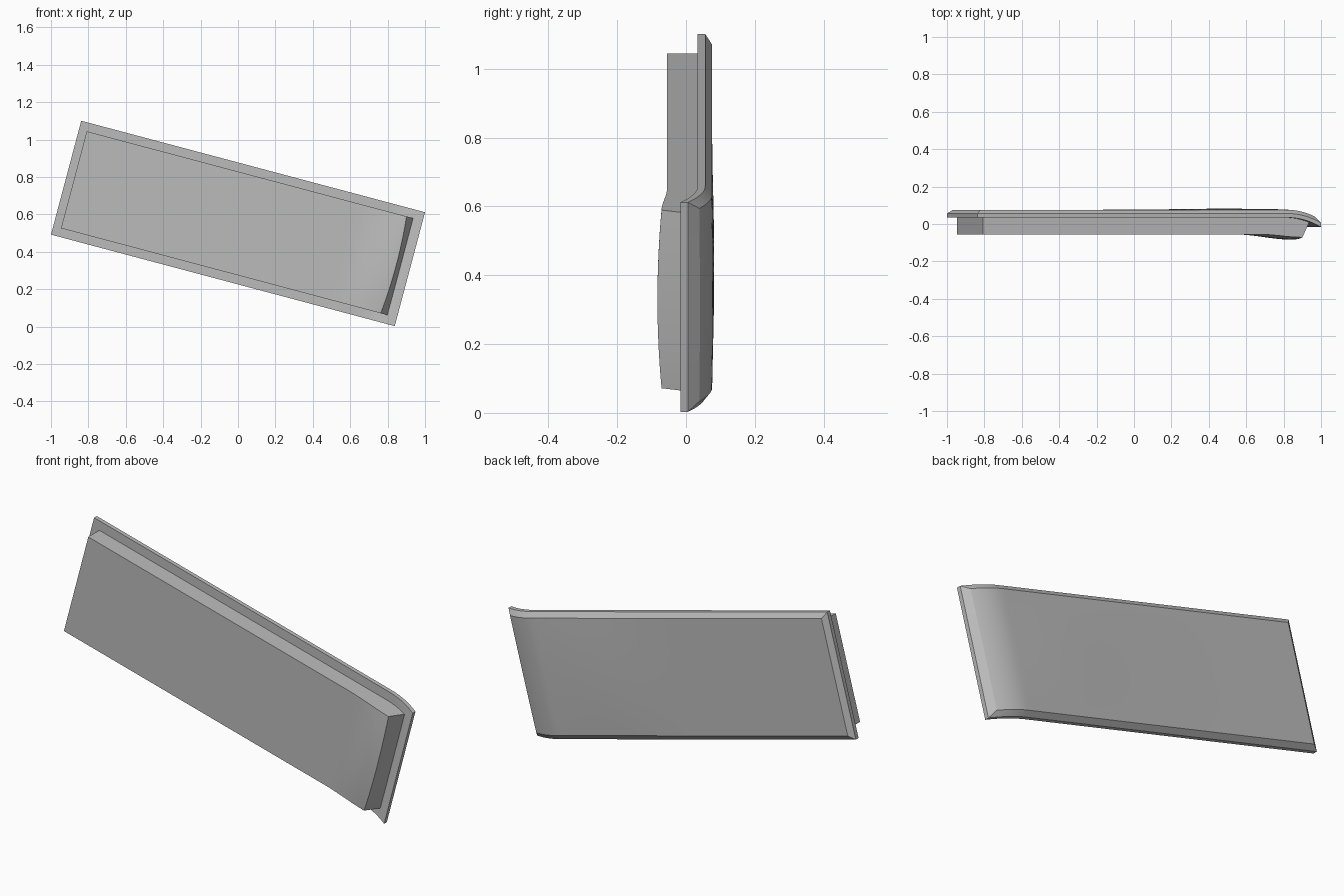
import bpy, bmesh, math
from mathutils import Matrix

cube = bpy.data.objects.get("Cube")
if cube:
    bpy.data.objects.remove(cube)

grey = bpy.data.materials.new("plain grey")
grey.use_nodes = True
colour = (0.5, 0.5, 0.5, 1)
grey.diffuse_color = colour
grey.node_tree.nodes["Principled BSDF"].inputs["Base Color"].default_value = colour

# Slab lies along a tilted axis: s runs lengthwise, t across, y is depth
TILT = Matrix.Translation((0, 0, 0.552)) @ Matrix.Rotation(math.radians(14.9), 4, 'Y')
NS, NT = 48, 16


def arch(t, half):
    return 1 - (t / half) ** 2


def bend(s):
    return 0.05 * max(0, (s - 0.77) / 0.18) ** 2


def flange_front(s, t):
    return 0.034 - bend(s)


def flange_rim(s, t):
    return 0.056 - bend(s)


def flange_back(s, t):
    crown = 0.006 * arch(t, 0.29) * math.exp(-((s - 0.5) / 0.35) ** 2)
    return 0.076 - bend(s) + crown


def panel_front(s, t):
    flare = min(1, max(0, (s - 0.62) / 0.24))
    flare = flare * flare * (3 - 2 * flare)
    return -0.055 - flare * (0.016 + 0.012 * arch(t, 0.268))


def panel_base(s, t):
    return flange_front(s, t) + 0.004


def solid(name, layers):
    """Close a stack of rectangles; each is (s0, s1, half width, end bow, depth)."""
    bm = bmesh.new()
    grids = []
    for s0, s1, half, bow, depth in layers:
        grid = []
        for i in range(NS + 1):
            f = 1 - (1 - i / NS) ** 2       # finer steps towards the bent end
            row = []
            for j in range(NT + 1):
                t = half * (2 * j / NT - 1)
                s = s0 + (s1 + bow * arch(t, half) - s0) * f
                row.append(bm.verts.new((s, depth(s, t), t)))
            grid.append(row)
        grids.append(grid)
    # Broad faces
    for g in (grids[0], grids[-1]):
        for i in range(NS):
            for j in range(NT):
                bm.faces.new((g[i][j], g[i + 1][j], g[i + 1][j + 1], g[i][j + 1]))
    # Edge walls between neighbouring layers
    border = [(i, 0) for i in range(NS)] + [(NS, j) for j in range(NT)]
    border += [(NS - i, NT) for i in range(NS)] + [(0, NT - j) for j in range(NT)]
    for a, b in zip(grids, grids[1:]):
        for (i, j), (k, l) in zip(border, border[1:] + border[:1]):
            bm.faces.new((a[i][j], a[k][l], b[k][l], b[i][j]))
    # Drop the middle layers' unused inner points
    bmesh.ops.delete(bm, geom=[v for v in bm.verts if not v.link_faces], context='VERTS')
    bmesh.ops.recalc_face_normals(bm, faces=bm.faces)
    bm.transform(TILT)
    mesh = bpy.data.meshes.new(name)
    bm.to_mesh(mesh)
    bm.free()
    mesh.materials.append(grey)
    obj = bpy.data.objects.new(name, mesh)
    bpy.context.collection.objects.link(obj)
    bpy.ops.object.select_all(action='DESELECT')
    obj.select_set(True)
    bpy.context.view_layer.objects.active = obj
    bpy.ops.object.shade_smooth_by_angle(angle=math.radians(25))


# Thin outer flange with a chamfered back edge
solid("flange", [(-0.951, 0.951, 0.315, 0, flange_front),
                 (-0.951, 0.951, 0.315, 0, flange_rim),
                 (-0.925, 0.925, 0.29, 0, flange_back)])

# Raised front panel with a flared, slightly bowed end
solid("front_panel", [(-0.908, 0.861, 0.268, 0.014, panel_front),
                      (-0.908, 0.899, 0.268, 0, panel_base)])
